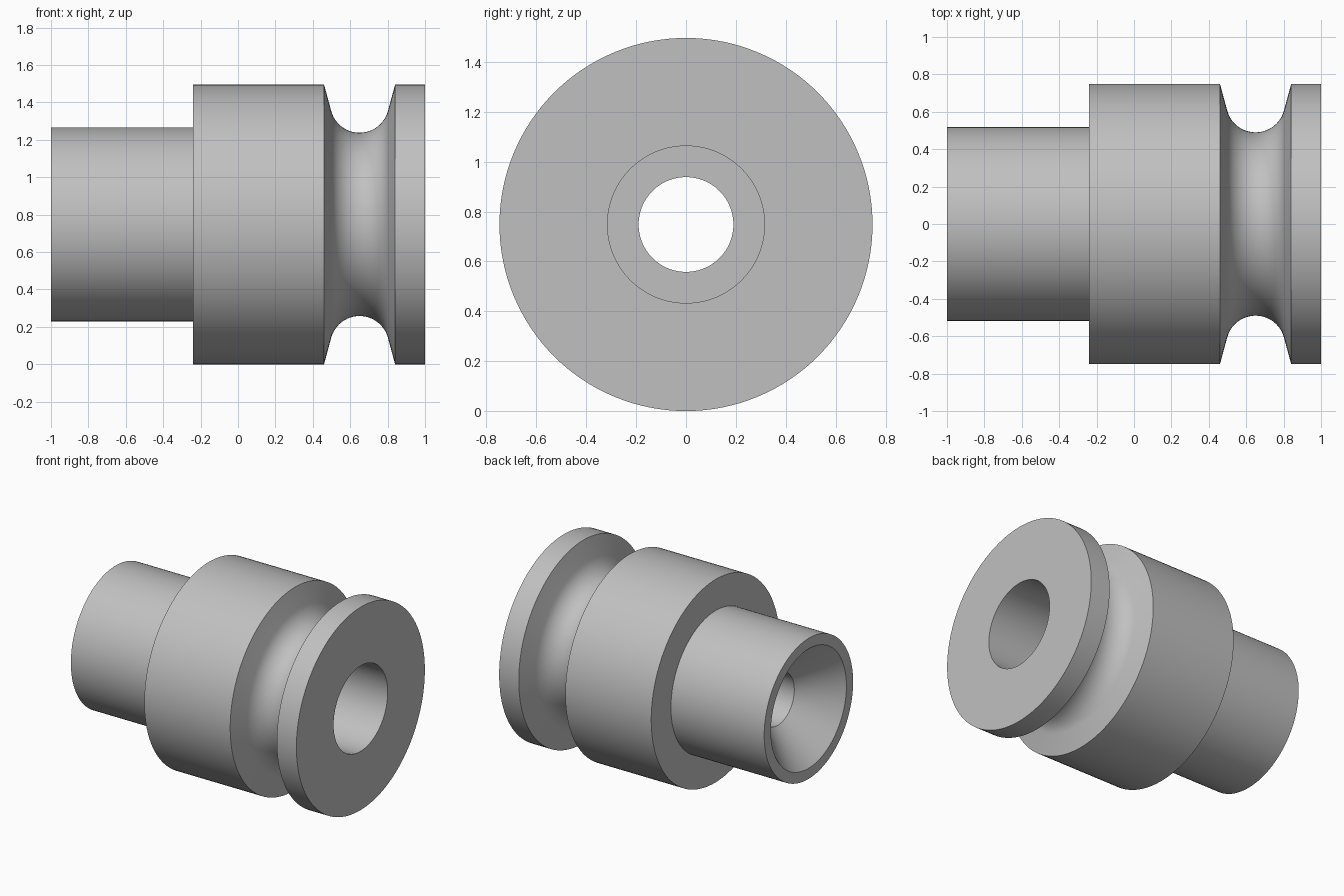
import bpy, bmesh
from math import sin, cos, pi, radians
from mathutils import Matrix, Vector

cube = bpy.data.objects.get("Cube")
if cube:
    bpy.data.objects.remove(cube, do_unlink=True)

SEGMENTS = 128
R = 0.748          # flange radius, also the height of the axis

# Plain grey metal
metal = bpy.data.materials.new("grey_metal")
metal.use_nodes = True
grey = (0.53, 0.53, 0.53, 1)
metal.diffuse_color = grey
metal.node_tree.nodes["Principled BSDF"].inputs["Base Color"].default_value = grey

# Round-bottomed groove with tangent walls sloping at 15 degrees
slope = radians(15)
groove_x, groove_r, groove_centre = 0.65, 0.157, 0.647
groove = []
for i in range(25):
    a = pi + slope + (pi - 2 * slope) * i / 24
    groove.append((groove_x + groove_r * cos(a), groove_centre + groove_r * sin(a)))

# Closed section as (x, radius): stem, body, groove, end flange, then the bore
outside = [(-1, 0.518), (-0.24, 0.518), (-0.24, R), (0.46, R), *groove, (0.84, R), (1, R)]
bore = [(1, 0.315), (0, 0.315), (0, 0.19), (-0.75, 0.19), (-1, 0.44)]
section = outside + bore

# Revolve the section about the x axis
bm = bmesh.new()
verts = [bm.verts.new((x, 0, r)) for x, r in section]
edges = [bm.edges.new((v, verts[(i + 1) % len(verts)])) for i, v in enumerate(verts)]
bmesh.ops.spin(bm, geom=verts + edges, cent=Vector(), axis=(1, 0, 0),
               angle=2 * pi, steps=SEGMENTS, use_merge=True)
bmesh.ops.remove_doubles(bm, verts=bm.verts, dist=1e-5)
bmesh.ops.recalc_face_normals(bm, faces=bm.faces)
bmesh.ops.transform(bm, matrix=Matrix.Translation((0, 0, R)), verts=bm.verts)

mesh = bpy.data.meshes.new("grooved_bushing")
bm.to_mesh(mesh)
bm.free()
mesh.materials.append(metal)
bushing = bpy.data.objects.new("grooved_bushing", mesh)
bpy.context.collection.objects.link(bushing)

# Smooth round walls, crisp shoulders
bpy.ops.object.select_all(action="DESELECT")
bushing.select_set(True)
bpy.context.view_layer.objects.active = bushing
bpy.ops.object.shade_smooth_by_angle(angle=radians(14))
